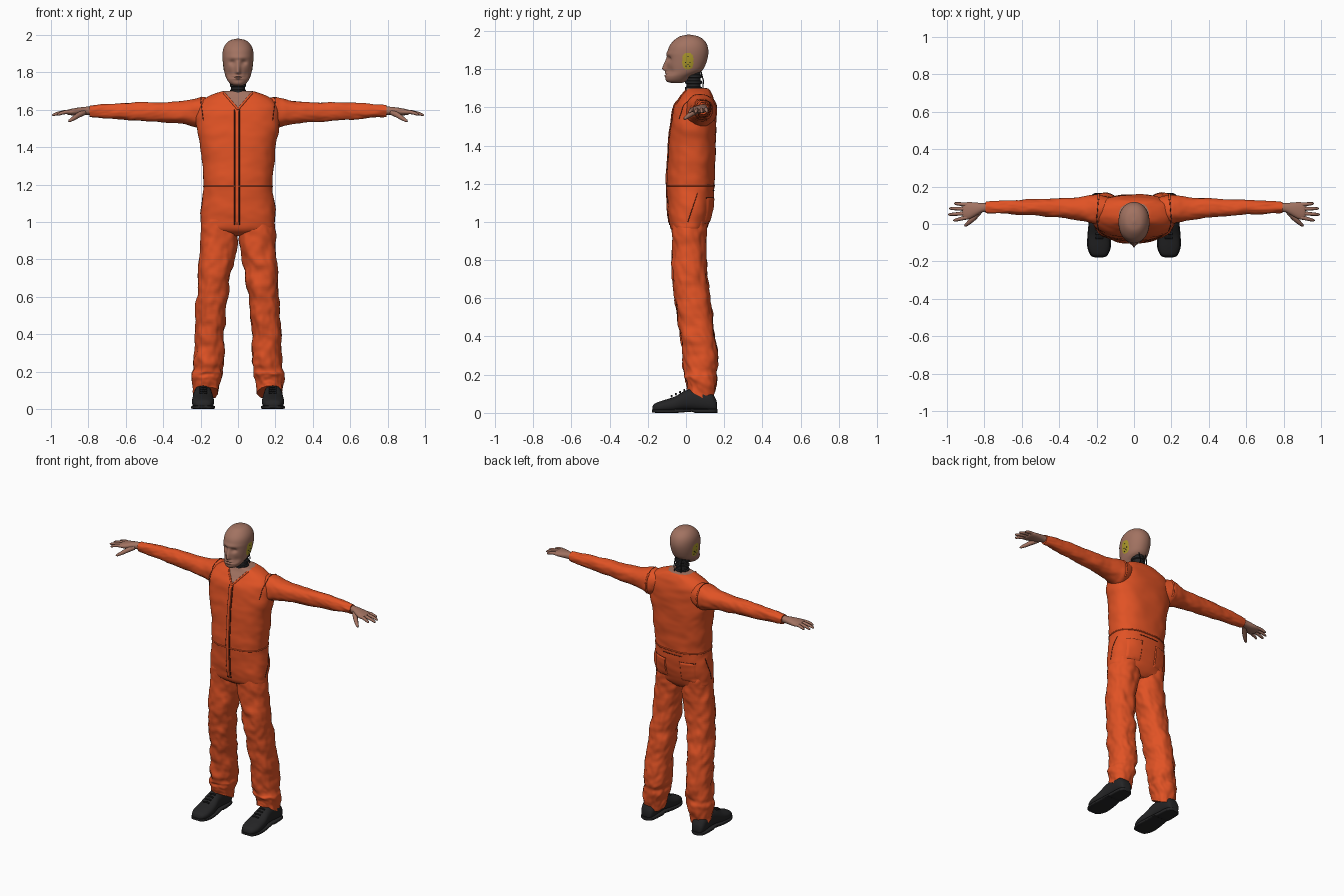
import bpy, bmesh, math
from mathutils import Vector, noise
from mathutils.bvhtree import BVHTree

if "Cube" in bpy.data.objects:
    bpy.data.objects.remove(bpy.data.objects["Cube"])


def material(name, rgb):
    m = bpy.data.materials.new(name)
    m.diffuse_color = (*rgb, 1)
    m.use_nodes = True
    m.node_tree.nodes["Principled BSDF"].inputs["Base Color"].default_value = m.diffuse_color
    return m


ORANGE = material("orange cloth", (0.75, 0.085, 0.018))
SEAM = material("dark seam", (0.07, 0.012, 0.006))
SKIN = material("tan skin", (0.36, 0.17, 0.12))
BLACK = material("black rubber", (0.018, 0.018, 0.019))
YELLOW = material("yellow patch", (0.42, 0.32, 0.025))


def finish(bm, name, mats, rule=None, angle=50):
    bmesh.ops.recalc_face_normals(bm, faces=bm.faces)
    if rule:
        for f in bm.faces:
            f.material_index = rule(f.calc_center_median())
    me = bpy.data.meshes.new(name)
    bm.to_mesh(me)
    bm.free()
    for m in mats:
        me.materials.append(m)
    me.shade_smooth()
    me.set_sharp_from_angle(angle=math.radians(angle))
    ob = bpy.data.objects.new(name, me)
    bpy.context.collection.objects.link(ob)
    return ob


def spline(rows, steps):
    """Smooth Catmull-Rom interpolation between profile rows."""
    out = []
    for i in range(len(rows) - 1):
        p = [rows[max(0, min(len(rows) - 1, i + k))] for k in (-1, 0, 1, 2)]
        for j in range(steps):
            t = j / steps
            out.append([0.5 * (2 * b + (c - a) * t + (2 * a - 5 * b + 4 * c - d) * t * t
                               + (3 * b - a - 3 * c + d) * t ** 3) for a, b, c, d in zip(*p)])
    return out + [list(rows[-1])]


def loft(name, rows, axis, mats, side=1, n=48, steps=6, power=2.2, wrinkle=0.0,
         deform=None, rule=None, angle=50):
    """Rows give position on the axis, then low/high extents on the other two axes."""
    bm = bmesh.new()
    rings = []
    for t, a0, a1, b0, b1 in spline(rows, steps):
        ring = []
        for k in range(n):
            w = math.tau * k / n
            c, s = math.cos(w), math.sin(w)
            a = (a0 + a1) / 2 + (a1 - a0) / 2 * math.copysign(abs(c) ** (2 / power), c)
            b = (b0 + b1) / 2 + (b1 - b0) / 2 * math.copysign(abs(s) ** (2 / power), s)
            if wrinkle:
                q = Vector((t * 11, c * 1.3 + side * 4, s * 1.3 + t * 5))
                amt = wrinkle * (noise.noise(q) + 0.5 * noise.noise(q * 2.3))
                a, b = a + amt * c, b + amt * s
            p = Vector({'Z': (a, b, t), 'X': (t, a, b), 'Y': (a, t, b)}[axis])
            if deform:
                p = deform(p)
            p.x *= side
            ring.append(bm.verts.new(p))
        rings.append(ring)
    for r, q in zip(rings, rings[1:]):
        for k in range(n):
            bm.faces.new((r[k], r[(k + 1) % n], q[(k + 1) % n], q[k]))
    bm.faces.new(rings[0])
    bm.faces.new(rings[-1])
    return finish(bm, name, mats, rule, angle)


def tube(name, points, radii, mat, cyclic=False):
    cu = bpy.data.curves.new(name, 'CURVE')
    cu.dimensions = '3D'
    cu.bevel_depth = 1
    cu.bevel_resolution = 2
    cu.use_fill_caps = True
    sp = cu.splines.new('POLY')
    sp.points.add(len(points) - 1)
    sp.use_cyclic_u = cyclic
    for q, p, r in zip(sp.points, points, radii):
        q.co, q.radius = (*p, 1), r
    sp.use_smooth = True
    cu.materials.append(mat)
    ob = bpy.data.objects.new(name, cu)
    bpy.context.collection.objects.link(ob)


def bell(v, width):
    return math.exp(-(v / width) ** 2)


# Torso of the coverall, with the open neckline showing the chest
torso_rows = [(.925, -.09, .09, -.035, .08), (.955, -.185, .185, -.075, .105),
              (1.0, -.197, .197, -.09, .12), (1.08, -.196, .196, -.095, .14),
              (1.18, -.184, .184, -.1, .147), (1.2, -.183, .183, -.1, .147),
              (1.3, -.19, .19, -.095, .153), (1.42, -.204, .204, -.09, .158),
              (1.52, -.222, .222, -.077, .158), (1.6, -.22, .22, -.063, .155),
              (1.645, -.195, .195, -.035, .147), (1.675, -.15, .15, -.012, .135),
              (1.695, -.095, .095, .0, .122), (1.7, -.07, .07, .005, .11)]
torso = loft("coverall_torso", torso_rows, 'Z', [ORANGE, SKIN], n=128, steps=9, power=2.45,
             wrinkle=.005,
             rule=lambda c: int(c.y < .03 and c.z > 1.605 and abs(c.x) < (c.z - 1.6) * .85
                                or c.z > 1.699))

leg_rows = [(.06, .105, .235, .01, .14), (.12, .098, .24, .0, .152), (.18, .082, .248, -.008, .163),
            (.215, .084, .24, -.006, .16), (.25, .073, .238, -.015, .167),
            (.32, .074, .233, -.018, .163), (.4, .074, .228, -.03, .155),
            (.5, .066, .225, -.045, .14), (.6, .055, .22, -.06, .125),
            (.7, .042, .215, -.07, .112), (.8, .022, .208, -.071, .105),
            (.9, .004, .2, -.073, .105), (.97, .0, .194, -.075, .108), (1.03, .01, .185, -.07, .105)]


def slant_cuff(p):
    # trouser hem is raised over the instep
    if p.z < .2:
        p.z += .065 * max(0, min(1, (.12 - p.y) / .12)) * (.2 - p.z) / .14
    return p


arm_rows = [(.12, .03, .135, 1.53, 1.655), (.19, .0, .157, 1.5, 1.668), (.23, .005, .155, 1.51, 1.662),
            (.3, .02, .142, 1.525, 1.645), (.4, .034, .136, 1.533, 1.641),
            (.5, .043, .132, 1.54, 1.64), (.6, .05, .13, 1.546, 1.637),
            (.7, .055, .125, 1.555, 1.631), (.795, .06, .118, 1.564, 1.622)]
hand_rows = [(.77, .066, .112, 1.572, 1.616), (.81, .063, .112, 1.573, 1.616),
             (.85, .042, .115, 1.57, 1.612), (.885, .025, .117, 1.57, 1.606),
             (.91, .026, .112, 1.573, 1.6), (.918, .04, .1, 1.58, 1.594)]
shoe_rows = [(-.176, .168, .208, .012, .03), (-.165, .145, .228, .006, .048),
             (-.125, .129, .245, .003, .064), (-.06, .129, .245, .006, .085),
             (.0, .137, .238, .014, .118), (.06, .14, .235, .012, .13),
             (.125, .142, .236, .006, .115), (.155, .153, .226, .008, .075), (.162, .17, .21, .015, .05)]
sole_rows = [(-.178, .165, .21, .004, .016), (-.168, .142, .232, .001, .018),
             (-.12, .123, .25, .0, .018), (-.05, .125, .248, .0, .02), (.03, .135, .24, .006, .022),
             (.05, .135, .24, .0, .022), (.14, .143, .236, .0, .022), (.166, .17, .21, .0, .02)]
fingers = {"index": (.036, .966, .018, 1.572), "middle": (.058, .994, .05, 1.57),
           "ring": (.081, .988, .083, 1.572), "little": (.103, .962, .11, 1.575)}
body = [torso]
for side, tag in ((1, "left"), (-1, "right")):
    body.append(loft(tag + "_trouser_leg", leg_rows, 'Z', [ORANGE], side, 64, 8,
                     wrinkle=.011, deform=slant_cuff))
    body.append(loft(tag + "_sleeve", arm_rows, 'X', [ORANGE], side, 48, 8, wrinkle=.005))
    loft(tag + "_hand", hand_rows, 'X', [SKIN], side, 28, 5)
    loft(tag + "_shoe", shoe_rows, 'Y', [BLACK], side, 36, 6, 2.4)
    loft(tag + "_sole", sole_rows, 'Y', [BLACK], side, 36, 5, 5)
    for k in range(4):
        y, z = -.075 + k * .022, .086 + k * .01
        tube(f"{tag}_lace_{k}", [(side * (.165 + .01 * j), y, z + .004 - .002 * abs(j - 2))
                                 for j in range(5)], [.005] * 5, BLACK)
    for name, (y, tx, ty, tz) in fingers.items():
        base, tip = Vector((.893, y, 1.588)), Vector((tx, ty, tz))
        pts = [base.lerp(tip, t) + Vector((0, 0, .006 * math.sin(math.pi * t)))
               for t in (0, .35, .7, .93, 1)]
        tube(f"{tag}_{name}_finger", [(side * p.x, p.y, p.z) for p in pts],
             [.012, .0105, .009, .007, .002], SKIN)
    tube(tag + "_thumb", [(side * x, y, z) for x, y, z in
                          ((.825, .07, 1.585), (.855, .034, 1.57), (.88, .01, 1.553),
                           (.9, -.007, 1.541), (.906, -.011, 1.538))],
         [.016, .015, .012, .008, .003], SKIN)


# Head with nose, brow, eye sockets and lips pressed into the face
def face(p):
    x, z = p.x, p.z
    if p.y < 0:
        dz = z - 1.803
        nose = bell(x, .013) * (bell(dz, .014) if dz < 0 else max(0, 1 - dz / .062))
        p.y -= .026 * nose
        p.y += .013 * bell(abs(x) - .031, .017) * bell(z - 1.853, .014)
        p.y -= .005 * bell(x, .06) * bell(z - 1.88, .012)
        p.y -= .007 * bell(x, .025) * (bell(z - 1.779, .006) + bell(z - 1.766, .006))
        p.y += .006 * bell(x, .025) * bell(z - 1.7725, .003)
        p.y += .005 * bell(abs(x) - .045, .015) * bell(z - 1.79, .02)
    return p


head_rows = [(1.728, -.018, .018, -.08, -.02), (1.737, -.04, .04, -.103, .0),
             (1.76, -.058, .058, -.108, .03), (1.79, -.07, .07, -.1, .082),
             (1.83, -.078, .078, -.1, .105), (1.88, -.083, .083, -.098, .117),
             (1.92, -.08, .08, -.087, .113), (1.95, -.066, .066, -.063, .096),
             (1.971, -.042, .042, -.033, .065), (1.98, -.006, .006, .006, .022)]


def ear_rule(c):
    dy, dz = abs(c.y - .01) / .029, abs(c.z - 1.842) / .043
    return int(abs(c.x) > .045 and dy ** 3 + dz ** 3 < 1)


head = loft("head", head_rows, 'Z', [SKIN, YELLOW], n=144, steps=12, power=2.1,
            deform=face, rule=ear_rule, angle=70)

# Ribbed neck and the two tension cables behind it
neck_rows = []
for i in range(9):
    z = 1.645 + i * .016
    r = .044 if i % 2 else .037
    neck_rows += [(z, -r, r, .04 - r, .04 + r), (z + .012, -r, r, .04 - r, .04 + r)]
loft("ribbed_neck", neck_rows, 'Z', [BLACK], n=32, steps=1, power=2)
for x in (-.025, .025):
    tube("neck_cable", [(x, .078, 1.79), (x, .091, 1.74), (x, .088, 1.69)], [.003] * 3, BLACK)

# Surface lookup used to lay seams and plates on the cloth
scan = bmesh.new()
for ob in body + [head]:
    scan.from_mesh(ob.data)
tree = BVHTree.FromBMesh(scan)
scan.free()


def project(p, d, lift):
    d = Vector(d).normalized()
    hit = tree.ray_cast(Vector(p) - d, d)[0]
    return (hit if hit else Vector(p)) - d * lift


def seam(name, start, end, d, mat=SEAM, r=.0025, n=24):
    pts = [project(Vector(start).lerp(Vector(end), i / n), d, 0) for i in range(n + 1)]
    tube(name, pts, [r] * (n + 1), mat)


def plate(name, origin, u, v, d, nu, nv):
    bm = bmesh.new()
    g = [[bm.verts.new(project(Vector(origin) + Vector(u) * i / nu + Vector(v) * j / nv, d,
                               -.003 if i in (0, nu) or j in (0, nv) else .006))
          for j in range(nv + 1)] for i in range(nu + 1)]
    for i in range(nu):
        for j in range(nv):
            bm.faces.new((g[i][j], g[i + 1][j], g[i + 1][j + 1], g[i][j + 1]))
    finish(bm, name, [ORANGE])


FRONT, BACK = (0, 1, 0), (0, -1, 0)
plate("front_placket", (-.018, 0, .985), (.024, 0, 0), (0, 0, .62), FRONT, 6, 60)
for x in (-.018, .007):
    seam("placket_seam", (x, 0, .985), (x, 0, 1.6), FRONT, r=.003, n=50)
seam("placket_end", (-.018, 0, .985), (.007, 0, .985), FRONT)
seam("back_waist_seam", (-.07, 0, 1.165), (.07, 0, 1.165), BACK, r=.0022)
waist = [project((0, .02, 1.19), (-math.cos(a), -math.sin(a), 0), 0)
         for a in (math.tau * i / 64 for i in range(64))]
tube("waist_fold", waist, [.0045] * 64, ORANGE, True)

# Neckline edging, shoulder seams, pockets and ear markers on both sides
for s in (-1, 1):
    seam("neckline_edging", (0, 0, 1.602), (s * .074, 0, 1.688), FRONT, ORANGE, .006)
    seam("shoulder_seam_front", (s * .2, 0, 1.655), (s * .185, 0, 1.54), FRONT, r=.002)
    seam("shoulder_seam_top", (s * .2, .015, 1.6), (s * .19, .14, 1.6), (0, 0, -1), r=.002)
    seam("shoulder_seam_back", (s * .19, 0, 1.65), (s * .19, 0, 1.53), BACK, ORANGE, .006)
    plate("back_pocket", (s * .05, 0, .99), (s * .1, 0, 0), (0, 0, .14), BACK, 12, 14)
    seam("pocket_flap_seam", (s * .05, 0, 1.125), (s * .15, 0, 1.125), BACK, r=.002)
    seam("side_pocket_seam", (0, .06, 1.15), (0, .01, 1.0), (-s, 0, 0), r=.002)
    for y, z in ((0, 1.815), (.02, 1.815), (-.002, 1.835), (.022, 1.835), (.01, 1.825), (.01, 1.865)):
        p = project((0, y, z), (-s, 0, 0), 0)
        tube("ear_marker", [p - Vector((s * .004, 0, 0)), p + Vector((s * .0015, 0, 0))],
             [.0032, .0032], BLACK)
